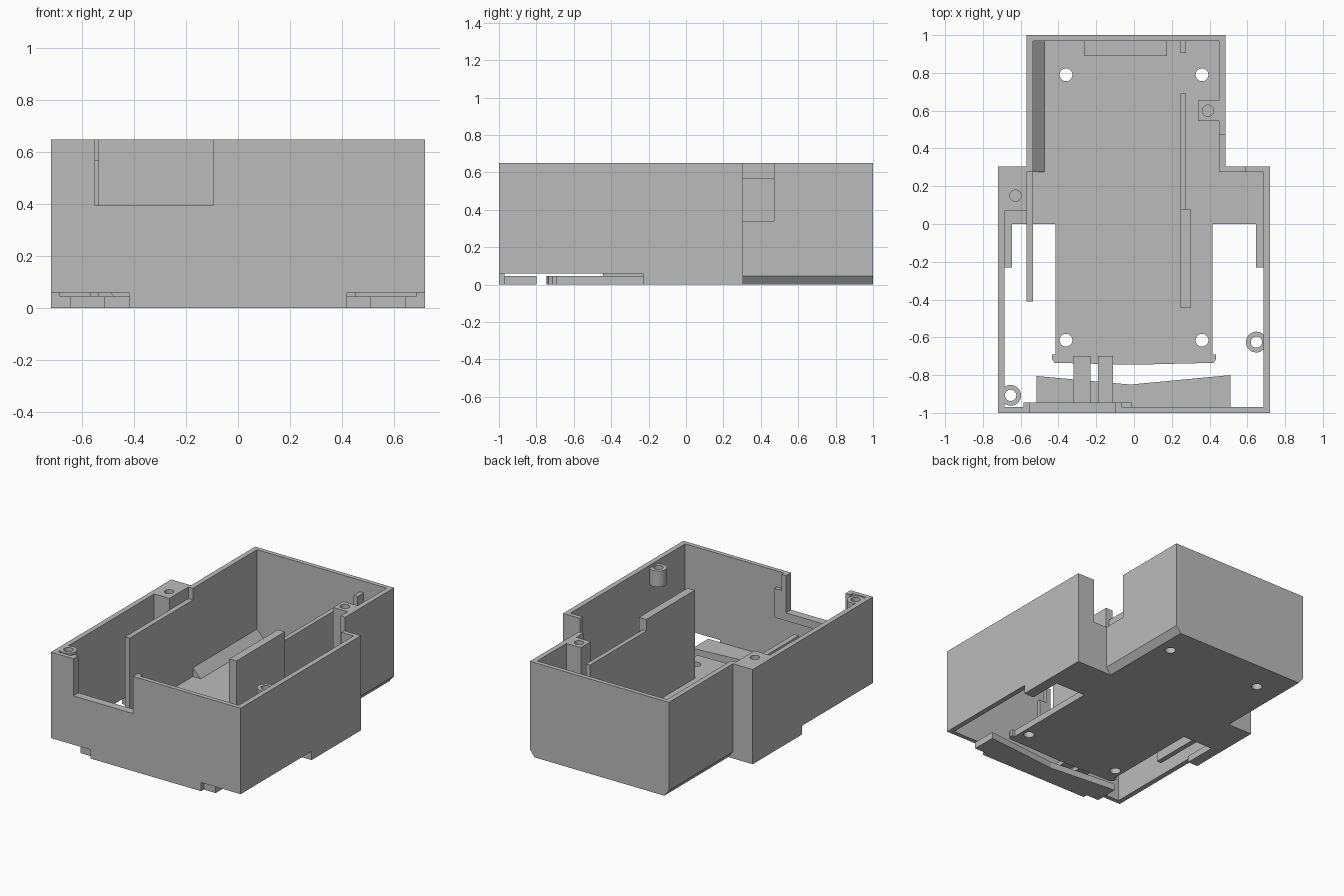
import bpy, bmesh, math
from mathutils import Matrix

cube = bpy.data.objects.get("Cube")
if cube:
    bpy.data.objects.remove(cube, do_unlink=True)

grey = bpy.data.materials.new("plain grey")
grey.use_nodes = True
COLOUR = (0.5, 0.5, 0.5, 1)
grey.diffuse_color = COLOUR
grey.node_tree.nodes["Principled BSDF"].inputs["Base Color"].default_value = COLOUR

H, T = 0.65, 0.045      # rim height, floor thickness


def finish(name, bm):
    bmesh.ops.recalc_face_normals(bm, faces=bm.faces)
    me = bpy.data.meshes.new(name)
    bm.to_mesh(me)
    bm.free()
    ob = bpy.data.objects.new(name, me)
    bpy.context.collection.objects.link(ob)
    me.materials.append(grey)
    return ob


def prism(name, pts, a, b, axis="z"):
    """Extrude a 2D outline along z, or an xz outline along y."""
    bm = bmesh.new()
    place = (lambda p, q, d: (p, q, d)) if axis == "z" else (lambda p, q, d: (p, d, q))
    low = [bm.verts.new(place(p, q, a)) for p, q in pts]
    top = [bm.verts.new(place(p, q, b)) for p, q in pts]
    bm.faces.new(low)
    bm.faces.new(top)
    for i in range(len(pts)):
        j = (i + 1) % len(pts)
        bm.faces.new((low[i], low[j], top[j], top[i]))
    return finish(name, bm)


def box(name, x0, x1, y0, y1, z0, z1):
    return prism(name, [(x0, y0), (x1, y0), (x1, y1), (x0, y1)], z0, z1)


def cylinder(name, x, y, r, z0, z1):
    bm = bmesh.new()
    bmesh.ops.create_cone(bm, cap_ends=True, segments=32, radius1=r, radius2=r,
                          depth=z1 - z0, matrix=Matrix.Translation((x, y, (z0 + z1) / 2)))
    return finish(name, bm)


def cut(ob, *cutters):
    """Subtract the cutters and remove them."""
    for c in cutters:
        m = ob.modifiers.new("cut", "BOOLEAN")
        m.operation, m.solver, m.object = "DIFFERENCE", "EXACT", c
    dg = bpy.context.evaluated_depsgraph_get()
    me = bpy.data.meshes.new_from_object(ob.evaluated_get(dg))
    ob.modifiers.clear()
    ob.data = me
    for c in cutters:
        bpy.data.objects.remove(c, do_unlink=True)


def tee(w, left, right, front, step, back):
    """Wide front section with a narrower rear section."""
    return [(-w, front), (w, front), (w, step), (right, step),
            (right, back), (left, back), (left, step), (-w, step)]


# Outer walls
walls = prism("outer_walls", tee(0.72, -0.57, 0.485, -1, 0.305, 1), 0, H)
cutters = [prism("cavity", tee(0.685, -0.535, 0.45, -0.97, 0.275, 0.97), -0.1, 0.8)]
for s in (-1, 1):
    x0, x1 = sorted((s * 0.42, s * 0.8))
    cutters.append(box("raised_edge", x0, x1, -1.1, -0.23, -0.1, 0.06))
for x, d in ((-0.57, 1), (0.485, -1)):
    cutters.append(prism("chamfer", [(x - d * 0.035, -T), (x + d * 0.035, 0), (x, T),
                                     (x - d * 0.035, T)], 0.305, 1.1, "y"))
cutters.append(box("corner_notch", 0.44, 0.59, 0.26, 0.47, 0.34, 0.8))
cutters.append(box("front_notch", -0.55, -0.097, -1.1, -0.9, 0.395, 0.8))
cut(walls, *cutters)

# Floor with a tongue reaching forward, hooked at its tip
half = [(0.42, -0.735), (0.435, -0.715), (0.435, -0.69), (0.415, -0.69), (0.415, 0),
        (0.685, 0), (0.685, 0.275)]
floor = prism("floor", [(0, -0.745)] + half + [(0.45, 0.275), (0.45, 0.97), (-0.535, 0.97),
              (-0.535, 0.275)] + [(-x, y) for x, y in reversed(half)], 0, T)
cut(floor, *[cylinder("screw_hole", x, y, 0.034, -0.1, 0.2)
             for x in (-0.36, 0.36) for y in (-0.615, 0.79)])

# Small ledges beside the floor openings
for s, side in ((-1, "right"), (1, "left")):
    x0, x1 = sorted((s * 0.645, s * 0.685))
    box(side + "_ledge", x0, x1, -0.23, 0, 0, T)

# Front lip plate
prism("front_lip", [(-0.515, -0.97), (0.51, -0.97), (0.51, -0.8), (-0.02, -0.85),
                    (-0.515, -0.805)], 0, T)

# Frame behind the front notch
prism("notch_frame", [(-0.585, 0.34), (-0.01, 0.34), (-0.01, 0.54), (-0.065, 0.54),
                      (-0.065, H), (-0.097, H), (-0.097, 0.395), (-0.55, 0.395),
                      (-0.55, H), (-0.585, H)], -0.97, -0.945, "y")

# Two flat arms from the front wall to the floor
for i, (x0, x1) in enumerate(((-0.32, -0.23), (-0.19, -0.11))):
    box("front_arm_%d" % (i + 1), x0, x1, -0.97, -0.7, 0.06, 0.09)

# Inner partitions
box("right_partition", -0.57, -0.535, -0.41, 0.275, T, 0.57)
box("left_partition_tall", 0.245, 0.3, -0.445, 0.08, T, H)
box("left_partition_low", 0.245, 0.275, 0.08, 0.69, T, 0.57)
box("rear_rib", 0.245, 0.275, 0.905, 0.97, T, 0.57)
box("rear_block", -0.265, 0.175, 0.89, 0.97, T, 0.12)
prism("floor_fillet", [(-0.535, T), (-0.475, T), (-0.535, T + 0.06)], 0.275, 0.97, "y")

# Square screw posts
for name, b, x, y in (("right_post", (-0.685, -0.57, 0.07, 0.275), -0.628, 0.15),
                      ("rear_post", (0.34, 0.45, 0.545, 0.655), 0.392, 0.6)):
    cut(box(name, *b, T, H), cylinder("bore", x, y, 0.03, 0.3, 0.8))

# Round screw bosses, trimmed to stay inside the walls
for name, x, y, z0, z1 in (("left_boss", 0.648, -0.625, 0.52, 0.63),
                           ("right_boss", -0.653, -0.907, 0.54, H)):
    boss = cylinder(name, x, y, 0.055, z0, z1)
    side = math.copysign(1, x)
    x0, x1 = sorted((side * 0.686, side * 0.9))
    cut(boss, cylinder("bore", x, y, 0.03, 0.3, 0.8), box("trim", x0, x1, -1, 0, 0.3, 0.8))
    bpy.ops.object.select_all(action="DESELECT")
    bpy.context.view_layer.objects.active = boss
    boss.select_set(True)
    bpy.ops.object.shade_smooth_by_angle()
